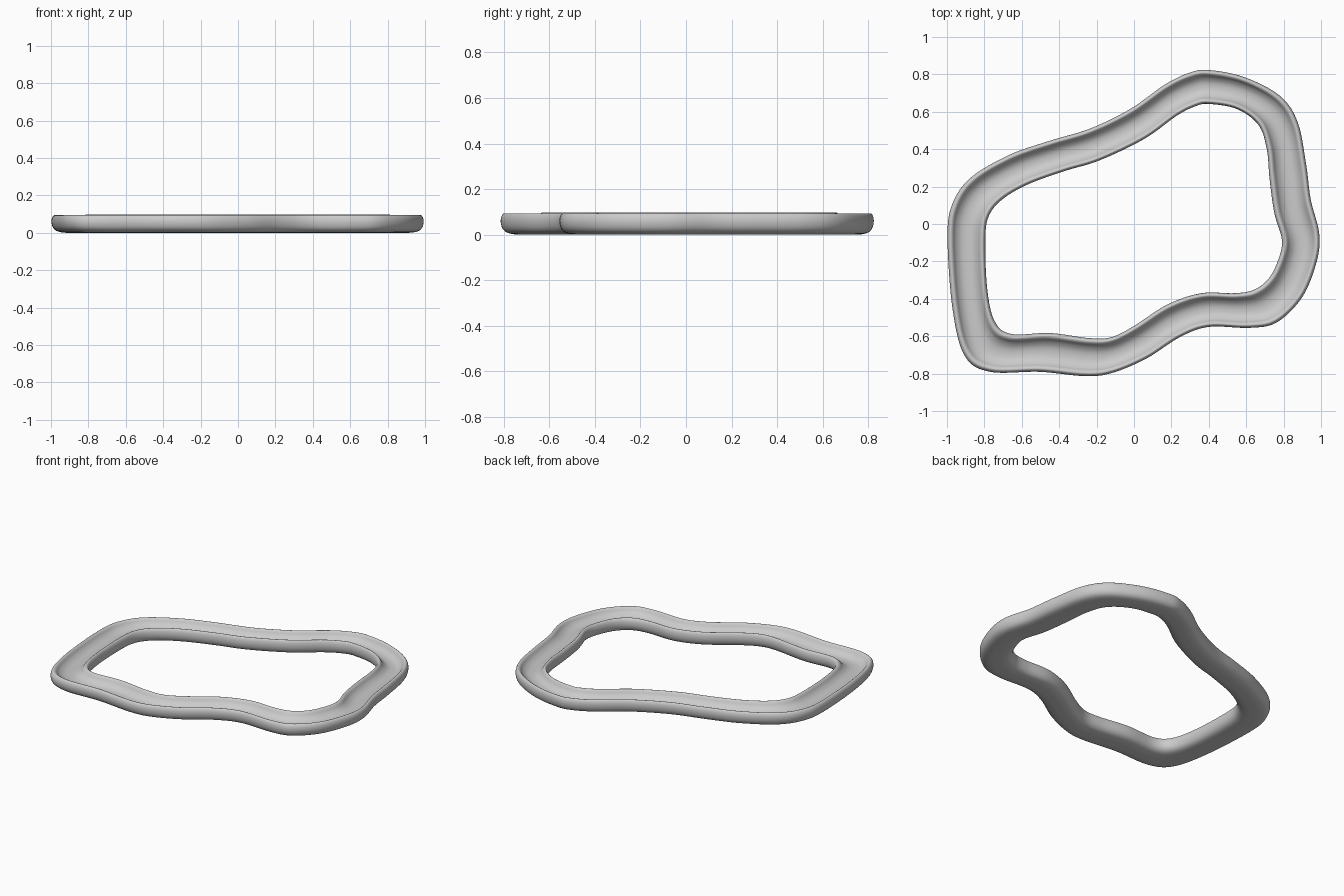
import bpy, bmesh
from mathutils import Vector

# Matching points around the outer and inner outlines: outer x, y, inner x, y
RING = [
    (-.997, -.07, -.795, -.08), (-.97, .11, -.775, .045), (-.87, .25, -.70, .135),
    (-.665, .37, -.56, .215), (-.45, .445, -.365, .285), (-.235, .51, -.185, .34),
    (-.02, .615, .055, .455), (.165, .745, .23, .58), (.295, .808, .33, .63),
    (.40, .823, .40, .642), (.59, .785, .55, .615), (.78, .685, .665, .53),
    (.875, .545, .71, .40), (.92, .32, .725, .24), (.945, .13, .75, .06),
    (.99, -.05, .79, -.08), (.977, -.2, .777, -.175), (.90, -.39, .725, -.285),
    (.765, -.525, .645, -.35), (.62, -.555, .54, -.37), (.40, -.55, .36, -.37),
    (.245, -.605, .18, -.43), (.065, -.72, 0, -.545), (-.12, -.797, -.12, -.605),
    (-.265, -.813, -.24, -.61), (-.505, -.79, -.45, -.583), (-.77, -.79, -.655, -.588),
    (-.905, -.705, -.745, -.52), (-.97, -.455, -.785, -.345)]

# Channel cross-section: fraction from outer to inner edge, height
PROFILE = [
    (0, .055), (.015, .08), (.07, .094), (.14, .088), (.21, .068), (.34, .050),
    (.5, .045), (.66, .051), (.79, .070), (.86, .091), (.93, .098), (.985, .083),
    (1, .055), (.96, .027), (.86, .009), (.68, .001), (.5, 0), (.32, .001),
    (.14, .009), (.04, .027)]


def smooth_loop(points, steps):
    """Closed Catmull-Rom curve through the points."""
    pts = [Vector(p) for p in points]
    n, out = len(pts), []
    for i in range(n):
        a, b, c, d = (pts[(i + k) % n] for k in (-1, 0, 1, 2))
        for s in range(steps):
            t = s / steps
            out.append(.5 * (2 * b + (c - a) * t + (2 * a - 5 * b + 4 * c - d) * t * t
                             + (3 * b - a - 3 * c + d) * t ** 3))
    return out


# Sweep the section round the ring
ring = smooth_loop(RING, 8)
section = smooth_loop(PROFILE, 3)
bm = bmesh.new()
rows = []
for x0, y0, x1, y1 in ring:
    rows.append([bm.verts.new((x0 + (x1 - x0) * t, y0 + (y1 - y0) * t, z))
                 for t, z in section])
for i, row in enumerate(rows):
    nxt = rows[(i + 1) % len(rows)]
    for j in range(len(row)):
        k = (j + 1) % len(row)
        bm.faces.new((row[j], row[k], nxt[k], nxt[j])).smooth = True
bmesh.ops.recalc_face_normals(bm, faces=bm.faces[:])

# Put the lowest point on the floor
low = min(v.co.z for v in bm.verts)
bmesh.ops.translate(bm, verts=bm.verts[:], vec=(0, 0, -low))

mesh = bpy.data.meshes.new("channel_ring")
bm.to_mesh(mesh)
bm.free()
bpy.context.collection.objects.link(bpy.data.objects.new("channel_ring", mesh))
